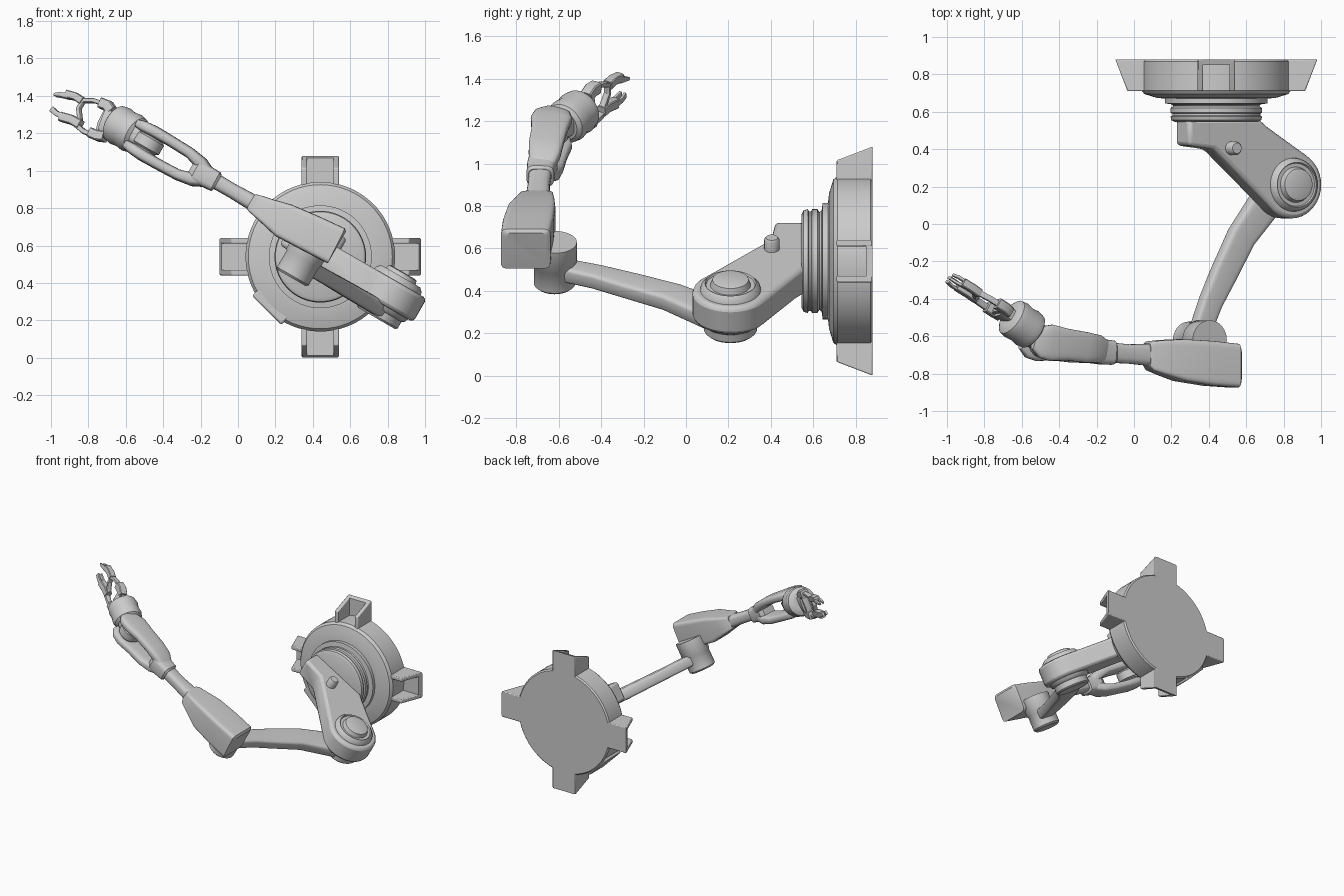
import bpy, bmesh
from math import sin, cos, pi, radians, copysign
from mathutils import Matrix, Vector

if "Cube" in bpy.data.objects:
    bpy.data.objects.remove(bpy.data.objects["Cube"])

# Mount frame: local z points out of the mount towards the front
MOUNT = Matrix.Translation((0.44, 0, 0.54)) @ Matrix.Rotation(pi / 2, 4, 'X')
# Arm frame: the arm lies in a plane tilted 30 degrees; local z is the joint axis
ARM = Matrix.Translation((0.44, 0, 0.54)) @ Matrix.Rotation(radians(30), 4, 'Y')


def skin(name, rings, frame, bevel=0.0):
    """Bridge rings of equal length and cap both ends."""
    bm = bmesh.new()
    vs = [[bm.verts.new(frame @ Vector(p)) for p in r] for r in rings]
    n = len(vs[0])
    for a, b in zip(vs, vs[1:]):
        for i in range(n):
            j = (i + 1) % n
            bm.faces.new((a[i], a[j], b[j], b[i]))
    bm.faces.new(vs[0])
    bm.faces.new(vs[-1])
    bmesh.ops.recalc_face_normals(bm, faces=bm.faces)
    me = bpy.data.meshes.new(name)
    bm.to_mesh(me)
    bm.free()
    ob = bpy.data.objects.new(name, me)
    bpy.context.collection.objects.link(ob)
    if bevel:
        m = ob.modifiers.new("bevel", 'BEVEL')
        m.width, m.segments, m.limit_method = bevel, 2, 'ANGLE'
    return ob


def prism(name, pts, z0, z1, frame, bevel=0.0):
    return skin(name, [[(x, y, z) for x, y in pts] for z in (z0, z1)], frame, bevel)


def lathe(name, profile, frame, n=48):
    return skin(name, [[(r * cos(2 * pi * i / n), r * sin(2 * pi * i / n), z)
                        for i in range(n)] for r, z in profile], frame)


def loft(name, secs, power=4, side=None, frame=ARM, n=24):
    """Sections (x, y, z, half width, half height) joined along their path."""
    pos = [Vector(s[:3]) for s in secs]
    rings = []
    for i, s in enumerate(secs):
        t = (pos[min(i + 1, len(pos) - 1)] - pos[max(i - 1, 0)]).normalized()
        b = side or Vector((0, 0, 1)).cross(t).normalized()
        up = t.cross(b)
        ring = []
        for k in range(n):
            c, d = cos(2 * pi * k / n), sin(2 * pi * k / n)
            ring.append(pos[i] + b * s[3] * copysign(abs(c) ** (2 / power), c)
                        + up * s[4] * copysign(abs(d) ** (2 / power), d))
        rings.append(ring)
    return skin(name, rings, frame)


def arm_at(u, y):
    return ARM @ Matrix.Translation((u, y, 0))


# Round mount with stepped neck
lathe("mount_disc", [(.39, -.88), (.40, -.87), (.40, -.715), (.385, -.695), (.32, -.675),
                     (.275, -.67), (.275, -.645), (.24, -.64), (.23, -.63), (.245, -.62),
                     (.245, -.595), (.235, -.59), (.235, -.58), (.245, -.575),
                     (.24, -.555), (.22, -.545)], MOUNT, 64)

# Four open lugs around the mount: two sloped walls and a back plate
WALL = [(.36, -.88), (.54, -.88), (.475, -.71), (.36, -.71)]
for i in range(4):
    turn = MOUNT @ Matrix.Rotation(i * pi / 2, 4, 'Z')
    upright = turn @ Matrix.Rotation(pi / 2, 4, 'X')
    for s in (-1, 1):
        prism(f"lug_wall_{i}_{s}", WALL, s * .07, s * .1, upright, .006)
    prism(f"lug_plate_{i}", [(.36, -.88), (.538, -.88), (.528, -.85), (.36, -.85)],
          -.09, .09, upright)

# Small pad on the rim
prism("rim_pad", [(.33, -.11), (.405, -.11), (.405, .11), (.33, .11)], -.87, -.69,
      MOUNT @ Matrix.Rotation(radians(225), 4, 'Z'), .01)

# Shoulder bracket: block on the neck running into a round end
arc = [(.425 + .18 * cos(radians(a)), .21 + .18 * sin(radians(a))) for a in range(60, -145, -10)]
prism("shoulder_bracket", [(-.22, .42), (-.22, .56), (.22, .56), (.27, .52)] + arc
      + [(-.06, .40)], -.055, .09, ARM, .02)
lathe("bracket_peg", [(.036, .05), (.036, .14), (.028, .152)], arm_at(.04, .405), 20)

# Shoulder joint caps
SHOULDER = arm_at(.425, .21)
lathe("shoulder_cap", [(.145, .08), (.14, .105), (.12, .125), (.115, .115), (.095, .115),
                       (.085, .145), (.07, .15)], SHOULDER)
lathe("shoulder_hub", [(.15, -.05), (.14, -.075), (.125, -.085), (.125, -.125), (.115, -.135)],
      SHOULDER)

# Curved upper arm
loft("upper_arm", [(.425, .21, -.08, .10, .045), (.33, .09, -.08, .088, .045),
                   (.20, -.07, -.08, .078, .043), (.09, -.27, -.08, .072, .04),
                   (.01, -.42, -.08, .062, .04), (-.035, -.53, -.08, .058, .04),
                   (-.07, -.62, -.08, .058, .04)], 5)

# Elbow pivot and housing tapering to the forearm
lathe("elbow_pivot", [(.085, -.175), (.098, -.163), (.098, -.06), (.105, -.05), (.105, .06)],
      arm_at(-.075, -.62))
loft("elbow_housing", [(.052, -.757, .093, .10, .09), (.045, -.757, .093, .117, .105),
                       (-.10, -.745, .083, .12, .102), (-.27, -.728, .07, .112, .095),
                       (-.37, -.715, .07, .095, .07), (-.45, -.705, .07, .078, .053),
                       (-.47, -.70, .07, .06, .045)], 9, Vector((0, -1, 0)), n=40)

# Forearm rod and collar
loft("forearm_rod", [(-.44, -.70, .07, .06, .045), (-.58, -.695, .07, .052, .04),
                     (-.74, -.685, .07, .055, .042)], 3)
loft("forearm_collar", [(-.675, -.688, .068, .055, .045), (-.685, -.688, .068, .065, .056),
                        (-.75, -.683, .066, .068, .06), (-.80, -.675, .065, .07, .065),
                        (-.83, -.67, .065, .05, .05)], 4)

# Forked wrist: two mirrored prongs around an inner knuckle
PRONG = [(-.73, -.682, .08, .055, .035), (-.80, -.668, .115, .075, .035),
         (-.88, -.66, .132, .082, .03), (-1.0, -.645, .136, .085, .03),
         (-1.10, -.635, .136, .098, .032), (-1.16, -.63, .132, .085, .03),
         (-1.20, -.62, .128, .05, .022)]
loft("upper_prong", PRONG, 3.5)
loft("lower_prong", [(u, y, .13 - n, w, h) for u, y, n, w, h in PRONG], 3.5)
lathe("wrist_knuckle", [(.065, -.03), (.065, .03), (.08, .04), (.08, .095), (.065, .105),
                        (.065, .16)], arm_at(-1.10, -.635), 32)
loft("wrist_neck", [(-1.07, -.64, .07, .06, .05), (-1.15, -.60, .075, .07, .06),
                    (-1.23, -.55, .078, .08, .08)], 3)

# Wrist barrel and gripper share a bent direction: local x forward, z joint axis
GRIP = ARM @ Matrix.Translation((-1.30, -.50, 0)) @ Matrix.Rotation(
    pi - radians(31.3), 4, 'Z')
lathe("wrist_barrel", [(.08, -.16), (.10, -.145), (.108, -.11), (.102, -.07), (.108, -.03),
                       (.102, .005), (.08, .02), (.06, .022)],
      GRIP @ Matrix.Translation((0, 0, .07)) @ Matrix.Rotation(pi / 2, 4, 'Y'))


def link(name, pts, width, height):
    """Flat gripper link through points (forward, axis) in the gripper plane."""
    loft(name, [(d, 0, n, width, height) for d, n in pts], 5, Vector((0, 1, 0)), GRIP, 12)


# Palm and the paired links that carry the fingers
link("palm", [(0, .06), (.05, .055), (.075, .05)], .035, .06)
link("palm_spine_a", [(.06, -.04), (.085, .03), (.09, .12)], .022, .012)
link("palm_spine_b", [(.035, -.05), (.055, .03), (.06, .12)], .026, .012)

# Upper finger
link("upper_knuckle", [(.06, .115), (.10, .132), (.145, .125)], .03, .03)
link("upper_link", [(.12, .13), (.19, .118), (.26, .085)], .016, .012)
link("upper_cross_link", [(.25, .09), (.25, .04), (.205, -.012)], .016, .012)
link("upper_pad", [(.25, .085), (.30, .088), (.36, .075)], .024, .022)
for s in (-1, 1):
    loft(f"upper_tip_{s}", [(.34, s * .014, .07, .009, .015), (.39, s * .016, .055, .009, .012),
                            (.42, s * .012, .04, .008, .008)], 4, Vector((0, 1, 0)), GRIP, 12)

# Lower finger
link("lower_knuckle", [(.02, -.02), (.06, -.035), (.11, -.04)], .03, .028)
link("lower_link", [(.08, -.045), (.15, -.052), (.23, -.04)], .018, .014)
link("lower_pad", [(.19, -.03), (.25, -.03), (.32, -.045)], .024, .026)
for s in (-1, 1):
    loft(f"lower_tip_{s}", [(.30, s * .014, -.04, .009, .016), (.35, s * .016, -.042, .009, .014),
                            (.39, s * .012, -.035, .008, .016)], 4, Vector((0, 1, 0)), GRIP, 12)

# Smooth shading with crisp edges
for ob in bpy.context.collection.objects:
    ob.select_set(True)
    bpy.context.view_layer.objects.active = ob
bpy.ops.object.shade_smooth_by_angle(angle=radians(35))
